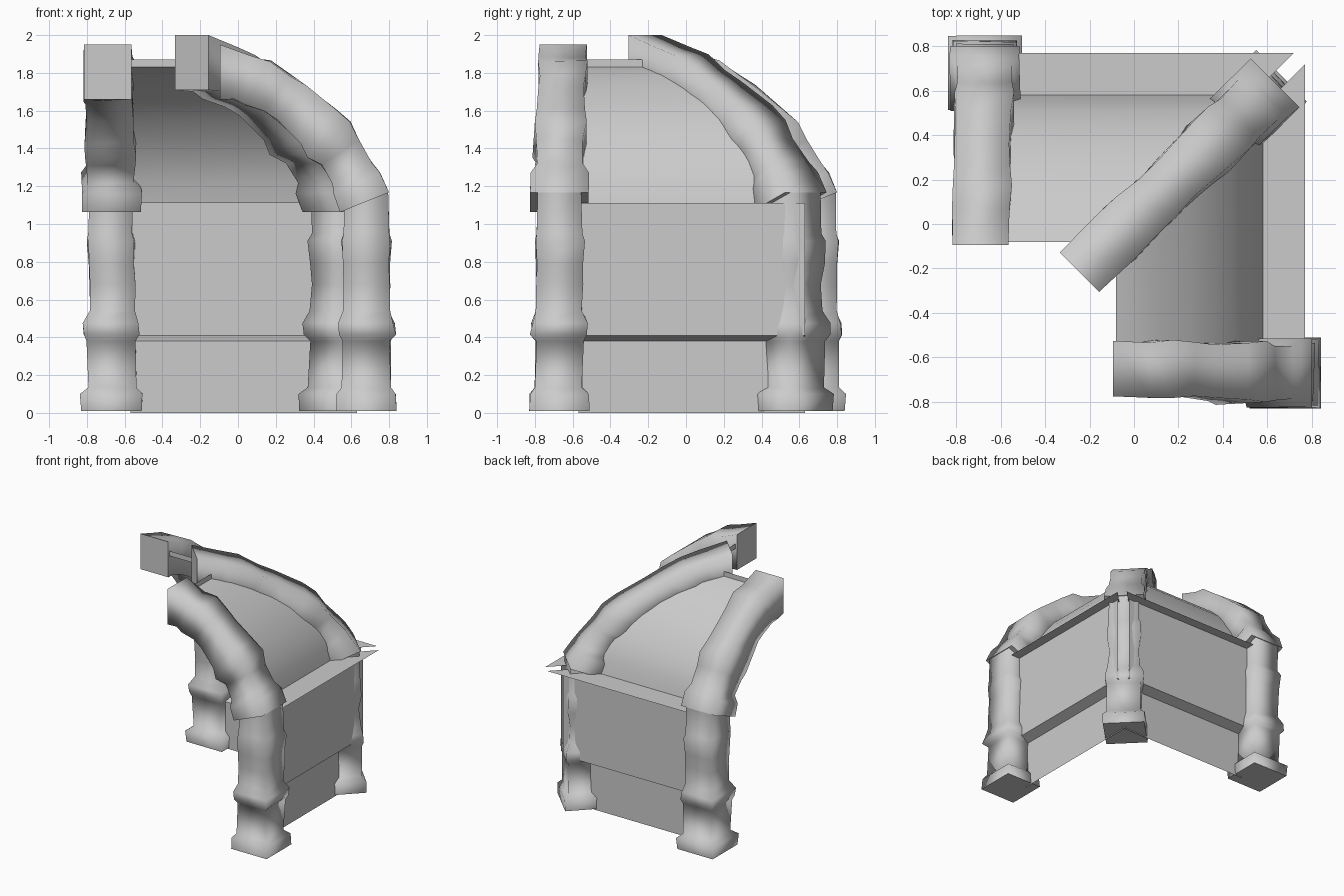
import bpy, bmesh, math, random
from mathutils import Vector

random.seed(4)
cube = bpy.data.objects.get("Cube")
if cube:
    bpy.data.objects.remove(cube)

stone = bpy.data.materials.new("grey_stone")
stone.use_nodes = True
stone.diffuse_color = (0.6, 0.6, 0.6, 1)
stone.node_tree.nodes["Principled BSDF"].inputs["Base Color"].default_value = (0.6, 0.6, 0.6, 1)


def finish(bm, name):
    mesh = bpy.data.meshes.new(name)
    bm.to_mesh(mesh)
    bm.free()
    mesh.materials.append(stone)
    obj = bpy.data.objects.new(name, mesh)
    bpy.context.collection.objects.link(obj)
    return obj


def sweep(name, rings, place):
    """Skin square rings (centre u, z, half radial, half lateral, tilt, side shift)."""
    bm = bmesh.new()
    loops = []
    for i, (u, z, hr, hl, tilt, side) in enumerate(rings):
        a = math.radians(tilt)
        inner = 0 < i < len(rings) - 1
        loop = []
        for r, s in ((1, 1), (-1, 1), (-1, -1), (1, -1)):
            j = random.uniform(-0.008, 0.008) if inner else 0
            loop.append(place(u + r * (hr + j) * math.cos(a), side + s * (hl + j),
                              z + r * (hr + j) * math.sin(a)))
        loops.append([bm.verts.new(p) for p in loop])
    for low, high in zip(loops, loops[1:]):
        for k in range(4):
            n = (k + 1) % 4
            bm.faces.new((low[k], low[n], high[n], high[k]))
    bmesh.ops.recalc_face_normals(bm, faces=bm.faces)
    for f in bm.faces:
        f.smooth = True
    # Flat caps with their own vertices keep crisp ends
    bm.faces.new([bm.verts.new(v.co) for v in reversed(loops[0])])
    bm.faces.new([bm.verts.new(v.co) for v in loops[-1]])
    return finish(bm, name)


def sheet(name, profile, end, swap, smooth=False):
    """Extrude a (depth, height) profile along a wall; end(depth) is its corner limit."""
    bm = bmesh.new()
    rows = []
    for d, z in profile:
        pts = [(-0.57, d, z), (end(d), d, z)]
        rows.append([bm.verts.new((y, x, h) if swap else (x, y, h)) for x, y, h in pts])
    for a, b in zip(rows, rows[1:]):
        f = bm.faces.new((a[0], a[1], b[1], b[0]))
        f.smooth = smooth
        if swap:
            f.normal_flip()
    bm.normal_update()
    return finish(bm, name)


# Column: height and half width of each ring
column = [(0.01, 0.16), (0.10, 0.16), (0.135, 0.125), (0.38, 0.125), (0.415, 0.15),
          (0.475, 0.145), (0.54, 0.12), (0.68, 0.12), (0.79, 0.125), (0.91, 0.128),
          (0.95, 0.115), (1.17, 0.115)]

# Arch rib: offset, height, half radial, half lateral, tilt
rib = [(0.00, 1.115, 0.14, 0.155, 22), (-0.04, 1.215, 0.135, 0.155, 25),
       (-0.06, 1.27, 0.12, 0.125, 28), (-0.13, 1.38, 0.12, 0.125, 34),
       (-0.185, 1.45, 0.145, 0.14, 40), (-0.245, 1.52, 0.13, 0.13, 45),
       (-0.385, 1.64, 0.12, 0.12, 50), (-0.465, 1.69, 0.12, 0.12, 55),
       (-0.565, 1.745, 0.135, 0.13, 60), (-0.645, 1.77, 0.125, 0.125, 68),
       (-0.765, 1.805, 0.145, 0.125, 90)]

# Three supports: base centre, outward direction, reach of the rib, lift of its tip
supports = {
    "left_front": ((0.68, -0.67), 0, 1.0, 0.0),
    "right_back": ((-0.67, 0.68), 90, 1.0, 0.0),
    "corner": ((0.55, 0.55), 45, 1.43, 0.05),
}
for label, ((cx, cy), turn, reach, lift) in supports.items():
    t = math.radians(turn)

    def place(u, s, z):
        return Vector((cx + u * math.cos(t) - s * math.sin(t),
                       cy + u * math.sin(t) + s * math.cos(t), z))

    sweep(label + "_column", [(0, z, h, h, 0, 0) for z, h in column], place)
    tip = rib[-1][0]
    sweep(label + "_arch_rib",
          [(u * reach - 0.01, z + lift * u / tip, hr, hl, a, 0.02 * u / tip)
           for u, z, hr, hl, a in rib], place)

# Walls, ledges and vaults on both sides of the corner
vault = [(0.58, 1.11), (0.555, 1.22), (0.51, 1.33), (0.44, 1.44), (0.35, 1.55),
         (0.25, 1.64), (0.14, 1.72), (0.03, 1.79), (-0.08, 1.83)]
square = lambda d: 0.63
mitre = lambda d: d - 0.05
for label, swap in (("back", False), ("left", True)):
    sheet(label + "_wall", [(0.61, 0), (0.61, 0.38), (0.69, 0.41), (0.69, 1.11)], square, swap)
    sheet(label + "_ledge", [(0.77, 1.11), (0.58, 1.11)], mitre, swap)
    sheet(label + "_vault", vault, mitre, swap, True)
    sheet(label + "_vault_lip", [(-0.08, 1.83), (-0.08, 1.87)], mitre, swap)
